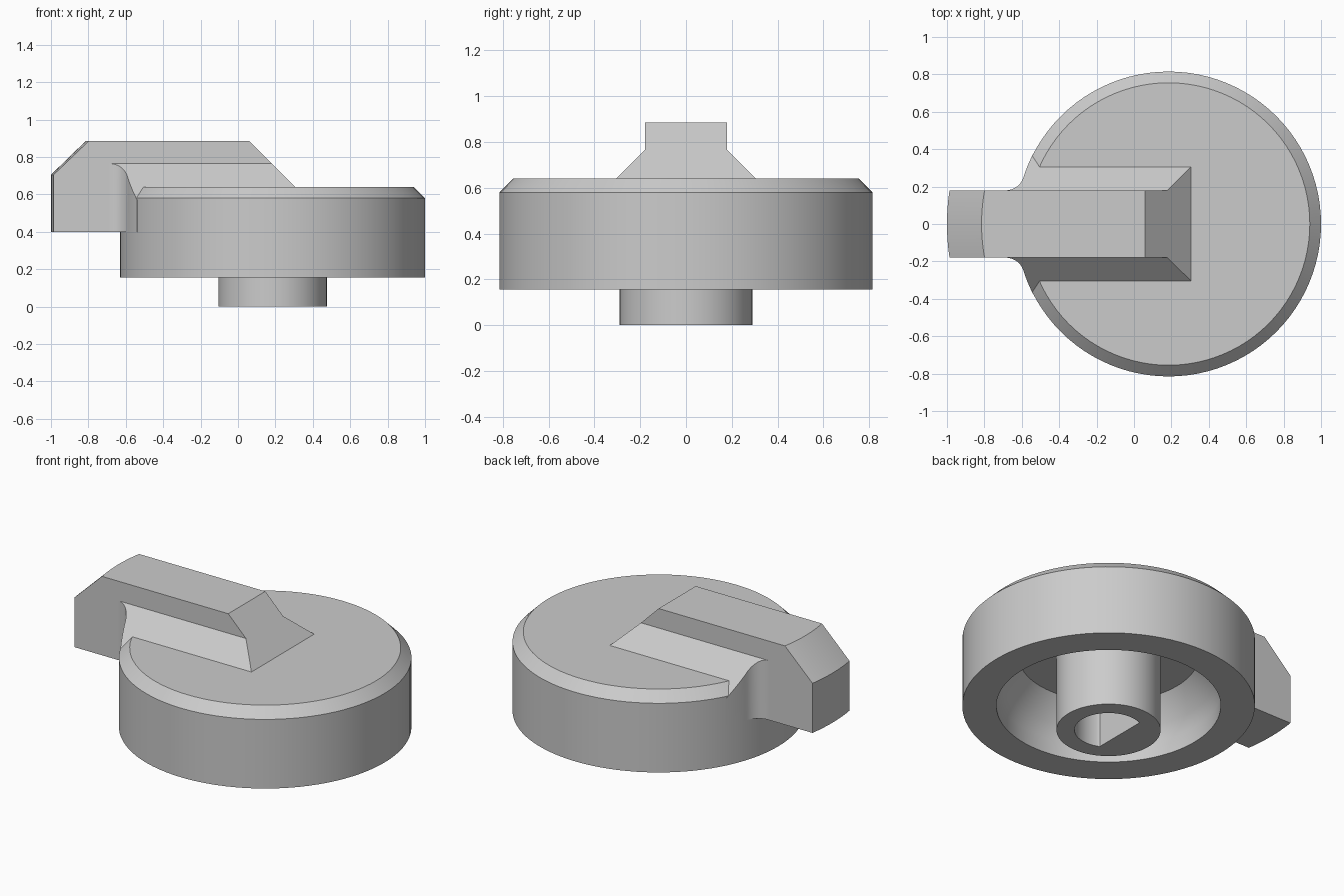
import bpy, bmesh
from math import sin, cos, pi, sqrt, atan2

cube = bpy.data.objects.get("Cube")
if cube:
    bpy.data.objects.remove(cube, do_unlink=True)

CX, R, HALF = 0.185, 0.815, 0.18      # knob axis, knob radius, grip half width
FILLET, SEGS = 0.1, 96

grey = bpy.data.materials.new("plain_grey")
grey.use_nodes = True
tone = (0.6, 0.6, 0.6, 1)
grey.diffuse_color = tone
grey.node_tree.nodes["Principled BSDF"].inputs["Base Color"].default_value = tone


def loft(name, loops, wrap=False, closed=True, caps=True):
    """Skin a row of equal-length point loops and shade it."""
    bm = bmesh.new()
    rows = [[bm.verts.new(p) for p in loop] for loop in loops]
    n = len(rows[0])
    pairs = list(zip(rows, rows[1:])) + ([(rows[-1], rows[0])] if wrap else [])
    for a, b in pairs:
        for i in range(n if closed else n - 1):
            j = (i + 1) % n
            bm.faces.new((a[i], a[j], b[j], b[i]))
    if caps and not wrap:
        bm.faces.new(rows[0])
        bm.faces.new(rows[-1])
    bmesh.ops.remove_doubles(bm, verts=bm.verts, dist=1e-5)
    bmesh.ops.recalc_face_normals(bm, faces=bm.faces)
    mesh = bpy.data.meshes.new(name)
    bm.to_mesh(mesh)
    bm.free()
    mesh.materials.append(grey)
    ob = bpy.data.objects.new(name, mesh)
    bpy.context.collection.objects.link(ob)
    bpy.ops.object.select_all(action='DESELECT')
    ob.select_set(True)
    bpy.context.view_layer.objects.active = ob
    bpy.ops.object.shade_smooth_by_angle(angle=pi / 6)
    return ob


def ring(r, z):
    return [(CX + r * cos(2 * pi * i / SEGS), r * sin(2 * pi * i / SEGS), z)
            for i in range(SEGS)]


# Knob body: chamfered rim outside, stepped cavity beneath
body_profile = [(0.001, 0.64), (R - 0.06, 0.64), (R, 0.58), (R, 0.155),
                (0.625, 0.155), (0.625, 0.25), (0.6, 0.34), (0.5, 0.47), (0.001, 0.47)]
loft("knob_body", [ring(r, z) for r, z in body_profile])

# Shaft socket with a flat-sided bore
def bore(z):
    return [(max(x, CX - 0.08), y, z) for x, y, _ in ring(0.19, z)]

loft("shaft_socket", [ring(0.29, 0.48), ring(0.29, 0), bore(0), bore(0.36)])


# Grip bar: rounded tip, sloping inner end, underside stepped above the cavity
def bar_section(y):
    tip = CX - sqrt(1.185 ** 2 - y * y)
    crest = CX - sqrt(1.0 - y * y)
    pts = [(tip, 0.4), (-0.57, 0.4), (-0.57, 0.55), (0.305, 0.55),
           (0.305, 0.64), (0.06, 0.885), (crest, 0.885), (tip, 0.705)]
    return [(x, y, z) for x, z in pts]

loft("grip_bar", [bar_section(HALF * (i / 8 - 1)) for i in range(17)])

# Sloping skirt along the grip, with a fillet where the grip leaves the body
fy = HALF + FILLET
fx = CX - sqrt((R + FILLET) ** 2 - fy * fy)
end_angle = atan2(-fy, CX - fx)
path = []
for i in range(13):
    a = -pi / 2 + (end_angle + pi / 2) * i / 12
    path.append((fx + FILLET * cos(a), fy + FILLET * sin(a)))
for y in (0.265, 0.285, 0.305, 0.325, 0.345, 0.36, 0.375):
    path.append((CX - sqrt((R + 0.0005) ** 2 - y * y), y))


def skirt_section(x, y):
    top = 0.765 - (y - HALF)
    pts = [(x, 0.4), (-0.5, 0.4), (-0.5, 0.55), (0.305, 0.55),
           (0.305, min(0.64, top)), (min(0.305, 0.945 - top), top), (x, top)]
    return [(px, y, z) for px, z in pts]

skirt = loft("grip_skirt", [skirt_section(x, y) for x, y in path])
skirt.modifiers.new("mirror_sides", 'MIRROR').use_axis = (False, True, False)
skirt.modifiers["mirror_sides"].use_mirror_merge = False
